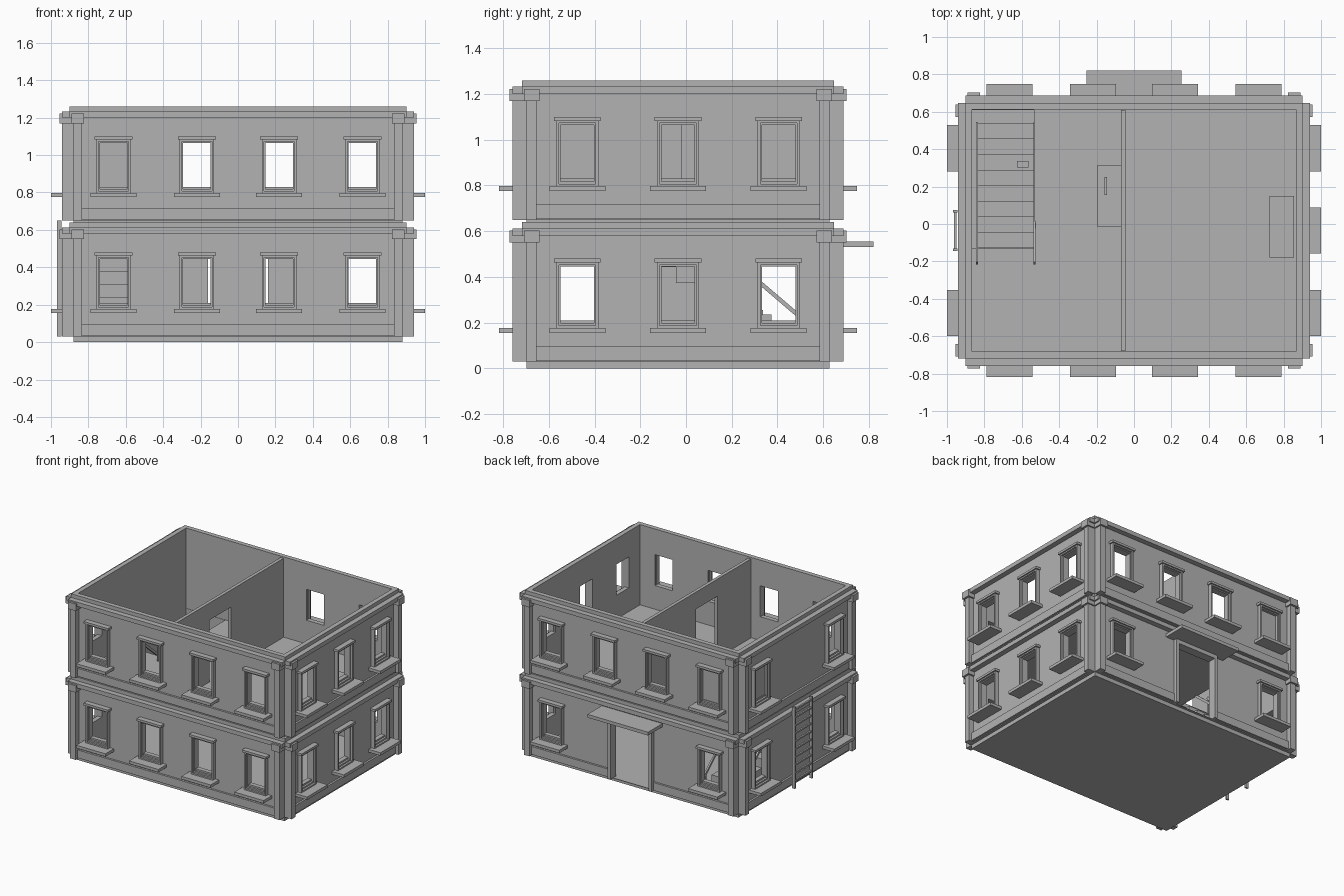
import bpy, bmesh
from math import pi, atan2, hypot
from mathutils import Matrix, Vector

if "Cube" in bpy.data.objects:
    bpy.data.objects.remove(bpy.data.objects["Cube"])

grey = bpy.data.materials.new("plaster_grey")
grey.use_nodes = True
grey.diffuse_color = (0.45, 0.45, 0.45, 1)
grey.node_tree.nodes["Principled BSDF"].inputs["Base Color"].default_value = grey.diffuse_color

YC = -0.035     # middle of the plan in y
D = 0.217       # the plan is this much shallower in y than in x, per side
STOREY = 0.62
ID = Matrix.Identity(4)


def boxes(name, ranges, m=ID):
    """One object of boxes, each given as (x0, x1, y0, y1, z0, z1)."""
    bm = bmesh.new()
    for x0, x1, y0, y1, z0, z1 in ranges:
        mid = Vector(((x0 + x1) / 2, (y0 + y1) / 2, (z0 + z1) / 2))
        size = Vector((abs(x1 - x0), abs(y1 - y0), abs(z1 - z0)))
        bmesh.ops.create_cube(bm, size=1, matrix=m @ Matrix.LocRotScale(mid, None, size))
    mesh = bpy.data.meshes.new(name)
    bm.to_mesh(mesh)
    bm.free()
    mesh.materials.append(grey)
    ob = bpy.data.objects.new(name, mesh)
    bpy.context.collection.objects.link(ob)
    return ob


def cut(ob, ranges, m=ID):
    """Cut box-shaped holes out of an object."""
    cutter = boxes("cutter", ranges, m)
    cutter.hide_render = True
    mod = ob.modifiers.new("openings", "BOOLEAN")
    mod.operation, mod.solver, mod.object = "DIFFERENCE", "EXACT", cutter
    bpy.context.view_layer.objects.active = ob
    bpy.ops.object.modifier_apply(modifier=mod.name)
    bpy.data.objects.remove(cutter)


def side_matrix(turn, inset):
    """Local x runs along the wall, local -y points outwards."""
    return (Matrix.Translation((0, YC, 0)) @ Matrix.Rotation(turn * pi / 2, 4, "Z")
            @ Matrix.Translation((0, inset, 0)))


def window(name, u, z, m, blind):
    """Stepped frame, lintel and sill around an opening."""
    def ring(w, inner, bottom, top, out):
        return [(u - w, u - inner, -out, -0.88, bottom, top),
                (u + inner, u + w, -out, -0.88, bottom, top),
                (u - inner, u + inner, -out, -0.88, top - w + inner, top),
                (u - inner, u + inner, -out, -0.88, bottom, bottom + w - inner)]
    parts = ring(0.092, 0.08, z + 0.175, z + 0.465, 0.93)
    parts += ring(0.084, 0.073, z + 0.187, z + 0.456, 0.915)
    parts += [(u - 0.102, u + 0.102, -0.94, -0.89, z + 0.463, z + 0.48),
              (u - 0.123, u + 0.123, -1.0, -0.89, z + 0.155, z + 0.177)]
    if blind:
        parts.append((u - 0.08, u + 0.08, -0.895, -0.865, z + 0.2, z + 0.45))
    boxes(name, parts, m)


LONG = [-0.665, -0.22, 0.22, 0.665]
SHORT = [-0.44, 0, 0.44]
SIDES = [("front", 0, LONG), ("left", 1, SHORT), ("back", 2, LONG), ("right", 3, SHORT)]

for level, floor_name in enumerate(("lower", "upper")):
    z = level * STOREY

    # Floor slab, with a stairwell in the upper one
    slab = boxes(floor_name + "_floor", [(-0.88, 0.88, YC - 0.663, YC + 0.663, z, z + 0.03)])
    if level:
        cut(slab, [(-0.865, -0.535, -0.13, 0.61, z - 0.1, z + 0.1)])

    for side, turn, spots in SIDES:
        inset = 0 if turn % 2 else D
        half = 0.88 - (D if turn % 2 else 0)
        m = side_matrix(turn, inset)
        tag = f"{floor_name}_{side}_"

        # Which openings this wall has
        if side == "right":
            spots = [spots[0], spots[2]]
        door = side == "back" and level == 0
        if door:
            spots = [spots[0], spots[3]]

        wall = boxes(tag + "wall", [(-half, half, -0.90, -0.865, z + 0.03, z + 0.64)], m)
        holes = [(u - 0.075, u + 0.075, -1, -0.8, z + 0.21, z + 0.445) for u in spots]
        if door:
            holes.append((-0.16, 0.16, -1, -0.8, 0.031, 0.5))
        cut(wall, holes, m)

        for i, u in enumerate(spots):
            # The upper windows around the stairwell are blind
            blind = level == 1 and ((side == "back" and i == 3) or (side == "right" and i == 0))
            window(f"{tag}window_{i + 1}", u, z, m, blind)

        # Plinth, cornice and coping
        gaps = [(-half, -0.19), (0.19, half)] if door else [(-half, half)]
        boxes(tag + "plinth", [(a, b, -0.915, -0.89, z + 0.035, z + 0.096) for a, b in gaps], m)
        boxes(tag + "cornice", [(-half - 0.02, half + 0.02, -0.94, -0.87, z + 0.58, z + 0.612)], m)
        boxes(tag + "coping", [(-half - 0.02, half + 0.02, -0.90, -0.865, z + 0.61, z + 0.64)], m)

        # Corner pilasters with capitals
        posts = []
        for s in (-1, 1):
            posts.append((s * (half - 0.045), s * half, -0.94, -0.87, z + 0.03, z + 0.58))
            posts.append((s * (half - 0.057), s * (half + 0.01), -0.955, -0.87, z + 0.55, z + 0.602))
        boxes(tag + "pilasters", posts, m)

# Doorway surround and canopy on the back
back = side_matrix(2, D)
boxes("door_surround", [(-0.185, -0.16, -0.93, -0.865, 0.03, 0.53),
                        (0.16, 0.185, -0.93, -0.865, 0.03, 0.53),
                        (-0.16, 0.16, -0.93, -0.865, 0.5, 0.53)], back)
boxes("door_canopy", [(-0.255, 0.255, 0.64, 0.82, 0.53, 0.555)])

# Upper partition with a doorway
partition = boxes("partition", [(-0.07, -0.045, YC - 0.645, YC + 0.645, 0.65, 1.25)])
cut(partition, [(-0.1, 0, -0.28, -0.02, 0.651, 1.12)])

# Staircase, rising towards the front
RISE, RUN = STOREY / 9, 0.0835
steps = []
for i in range(8):
    y = 0.54 - i * RUN
    top = 0.03 + (i + 1) * RISE
    steps.append((-0.84, -0.535, y - RUN, y, max(0.03, top - 2 * RISE), top))
boxes("stairs", steps)

# Sloping handrails on slim posts
low, high = Vector((0, 0.54, 0.19)), Vector((0, -0.21, 0.83))
run = high - low
for x, name in ((-0.84, "wall_handrail"), (-0.532, "inner_handrail")):
    tilt = (Matrix.Translation((low + high) / 2 + Vector((x, 0, 0)))
            @ Matrix.Rotation(atan2(run.z, run.y), 4, "X"))
    reach = hypot(run.y, run.z) / 2
    boxes(name, [(-0.006, 0.006, -reach, reach, -0.009, 0.009)], tilt)
    boxes(name + "_posts", [(x - 0.005, x + 0.005, -0.208, -0.196, 0.64, 0.82),
                            (x - 0.005, x + 0.005, 0.522, 0.534, 0.03, 0.20)])

# Ladder on the outside wall
rungs = [(-0.963, -0.95, -0.14, 0.07, z / 100, z / 100 + 0.012) for z in range(8, 64, 6)]
stiles = [(-0.968, -0.945, y, y + 0.013, 0.03, 0.65) for y in (-0.145, 0.062)]
boxes("ladder", rungs + stiles)

# Furniture
for name, x0, x1, y0, y1 in (("side_table", 0.725, 0.855, -0.18, 0.15),
                             ("desk", -0.195, -0.07, -0.015, 0.315)):
    legs = [(x, x + 0.012, y, y + 0.012, 0.65, 0.77)
            for x in (x0, x1 - 0.012) for y in (y0, y1 - 0.012)]
    boxes(name, legs + [(x0, x1, y0, y1, 0.765, 0.78)])
boxes("desk_items", [(-0.157, -0.145, 0.155, 0.25, 0.78, 0.80),
                     (-0.13, -0.097, 0.155, 0.25, 0.78, 0.786)])
boxes("step_box", [(-0.625, -0.565, 0.303, 0.337, 0.235, 0.255)])
